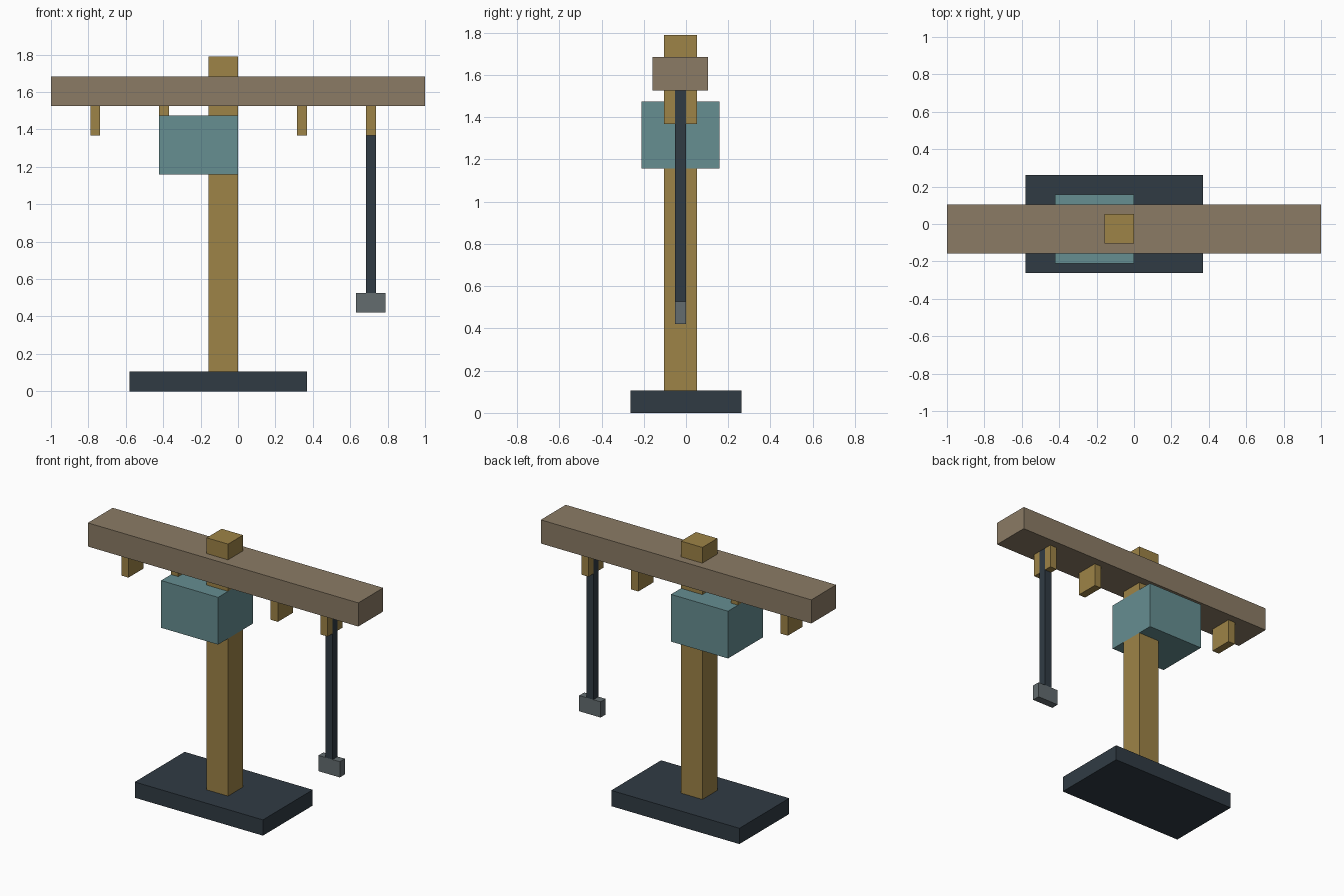
import bpy
import bmesh
from mathutils import Vector

if "Cube" in bpy.data.objects:
    bpy.data.objects.remove(bpy.data.objects["Cube"])

U = 2 / 38  # one block of the grid the crane is laid out on


def material(name, rgb):
    linear = [((c / 255 + 0.055) / 1.055) ** 2.4 for c in rgb]
    mat = bpy.data.materials.new(name)
    mat.diffuse_color = (*linear, 1)
    mat.use_nodes = True
    mat.node_tree.nodes["Principled BSDF"].inputs["Base Color"].default_value = mat.diffuse_color
    return mat


DARK = material("dark_steel", (48, 59, 68))
OCHRE = material("ochre", (157, 131, 71))
BROWN = material("brown", (139, 123, 101))
TEAL = material("teal", (102, 142, 145))
GREY = material("grey_steel", (99, 108, 111))


def box(name, x, y, z, mat):
    """Box from (min, max) ranges given in blocks."""
    lo, hi = (Vector(p) * U for p in zip(x, y, z))
    bm = bmesh.new()
    bmesh.ops.create_cube(bm, size=1)
    bmesh.ops.scale(bm, vec=hi - lo, verts=bm.verts)
    bmesh.ops.translate(bm, vec=(lo + hi) / 2, verts=bm.verts)
    mesh = bpy.data.meshes.new(name)
    bm.to_mesh(mesh)
    bm.free()
    mesh.materials.append(mat)
    obj = bpy.data.objects.new(name, mesh)
    bpy.context.collection.objects.link(obj)
    return obj


# Base slab, cab and jib
box("base", (-11, 7), (-5, 5), (0, 2), DARK)
box("cab", (-8, 0), (-4, 3), (22, 28), TEAL)
box("jib", (-19, 19), (-3, 2), (29, 32), BROWN)

# Mast, broken where the cab and jib wrap around it
for name, z in (("mast", (2, 22)), ("mast_neck", (28, 29)), ("mast_cap", (32, 34))):
    box(name, (-3, 0), (-2, 1), z, OCHRE)

# Hangers under the jib; the second one ends on the cab roof
for x, bottom in ((-15, 26), (-8, 28), (6, 26)):
    box("jib_hanger", (x, x + 1), (-2, 1), (bottom, 29), OCHRE)

# Trolley cheeks holding the cable, and the hook block
for y in (-2, 0):
    box("trolley_cheek", (13, 14), (y, y + 1), (26, 29), OCHRE)
box("cable", (13, 14), (-1, 0), (10, 29), DARK)
box("hook_block", (12, 15), (-1, 0), (8, 10), GREY)
